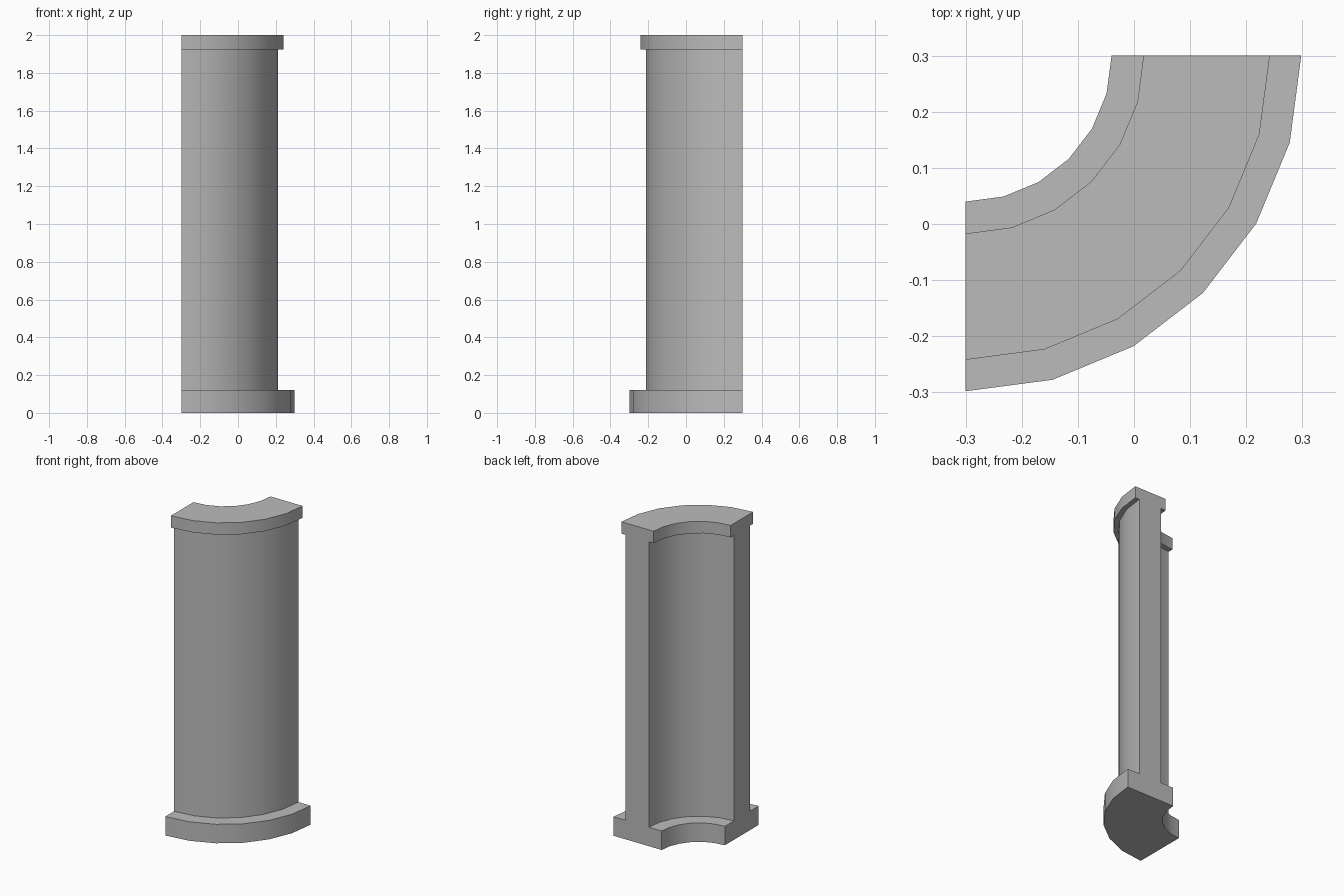
import bpy
import bmesh
from math import pi, radians
from mathutils import Vector

cube = bpy.data.objects.get("Cube")
if cube:
    bpy.data.objects.remove(cube, do_unlink=True)

# Stone colour
stone = bpy.data.materials.new("grey_stone")
stone.use_nodes = True
GREY = (0.5, 0.5, 0.5, 1.0)
stone.diffuse_color = GREY
stone.node_tree.nodes["Principled BSDF"].inputs["Base Color"].default_value = GREY

# Tiers from bottom to top: inner radius, outer radius, bottom, top
BASE = (0.26, 0.598, 0.0, 0.12)
SHAFT = (0.35, 0.512, 0.12, 1.925)
CAP = (0.317, 0.542, 1.925, 2.0)
TIERS = (BASE, SHAFT, CAP)
AXIS = Vector((-0.3, 0.3, 0))
SEGMENTS = 6

# Closed cross-section: up the outer side, then down the inner side
outer = [(r, z) for _, r, low, high in TIERS for z in (low, high)]
inner = [(r, z) for r, _, low, high in reversed(TIERS) for z in (high, low)]

bm = bmesh.new()
verts = [bm.verts.new(AXIS + Vector((r, 0, z))) for r, z in outer + inner]
section = bm.faces.new(verts)

# Sweep the section through a quarter turn, keeping both end faces
bmesh.ops.spin(bm, geom=[section] + section.edges[:] + verts, cent=AXIS,
               axis=(0, 0, 1), angle=-pi / 2, steps=SEGMENTS, use_duplicate=False)
if not any(len(f.verts) == len(verts) and all(abs(v.co.y - AXIS.y) < 1e-4 for v in f.verts)
           for f in bm.faces):
    bm.faces.new(verts)
bmesh.ops.recalc_face_normals(bm, faces=bm.faces)

mesh = bpy.data.meshes.new("curved_column")
bm.to_mesh(mesh)
bm.free()
mesh.materials.append(stone)

column = bpy.data.objects.new("curved_column", mesh)
bpy.context.collection.objects.link(column)
bpy.context.view_layer.objects.active = column
column.select_set(True)
bpy.ops.object.shade_smooth_by_angle(angle=radians(30))
